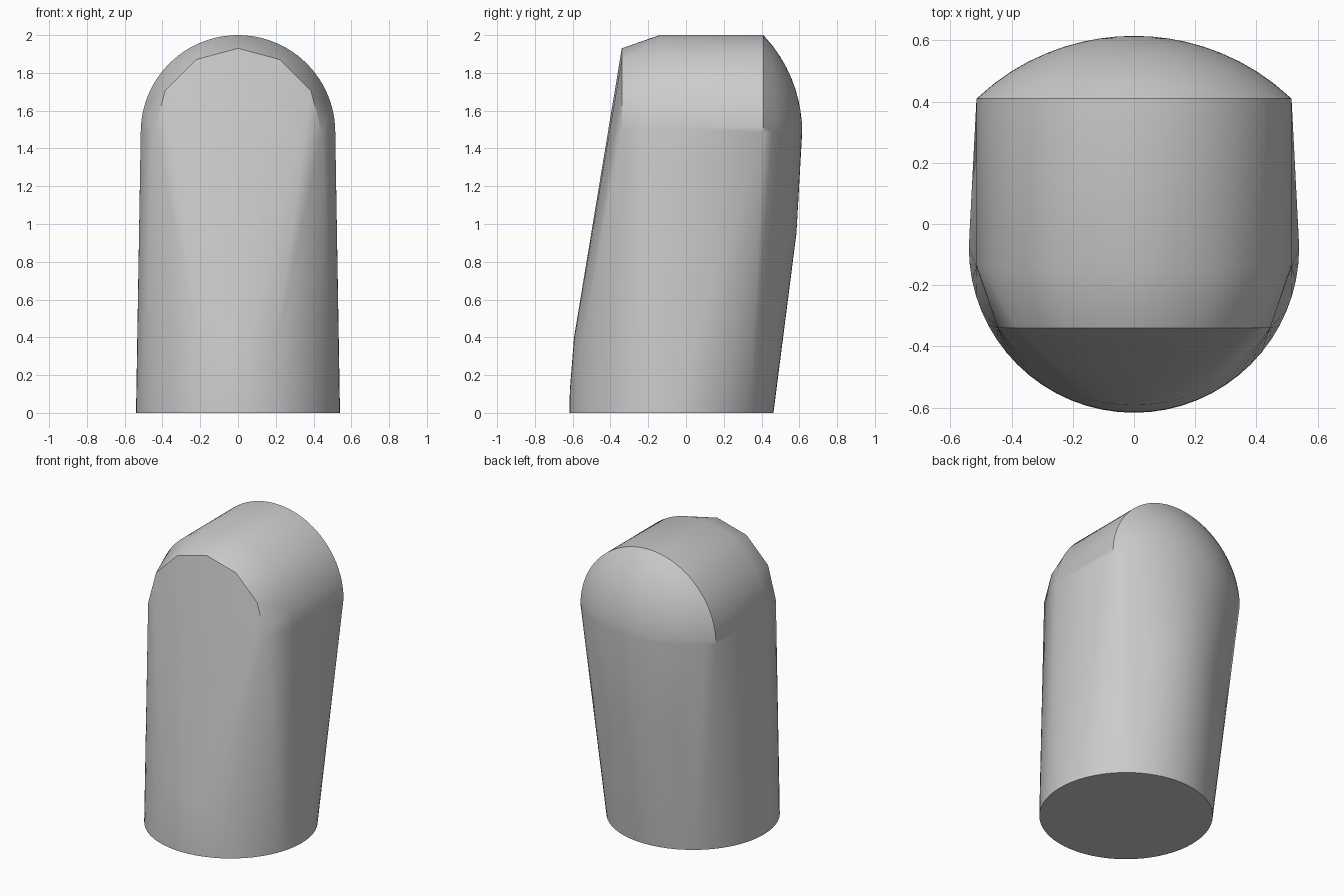
import bpy, bmesh
from math import sin, cos, pi, sqrt, radians

cube = bpy.data.objects.get("Cube")
if cube:
    bpy.data.objects.remove(cube, do_unlink=True)

AXIS_Z = 1.485      # height of the rounded top's axis
TOP_R = 0.515       # radius of the rounded top
BASE_R = 0.54       # radius of the round foot
BASE_Y = -0.077


def arch(radius, y, steps):
    """Half circle standing upright at depth y."""
    return [(radius * cos(pi * i / steps), y, AXIS_Z + radius * sin(pi * i / steps))
            for i in range(steps + 1)]


points = []

# Round foot
points += [(BASE_R * cos(2 * pi * i / 64), BASE_Y + BASE_R * sin(2 * pi * i / 64), 0)
           for i in range(64)]

# Barrel top, and the coarse chamfered front face
points += arch(TOP_R, 0.41, 48) + arch(TOP_R, -0.14, 48)
points += arch(0.445, -0.34, 6)

# Shallow spherical cap at the back
CAP_R = 0.75
for k in range(9):
    r = TOP_R * k / 9
    points += arch(r, 0.615 - CAP_R + sqrt(CAP_R ** 2 - r ** 2), 48 if k else 1)

# Arched crease where the leaning body meets the back
for i in range(33):
    x = -0.49 + 0.98 * i / 32
    z = 0.95 - 0.49 * (x / 0.49) ** 2
    r = BASE_R - 0.016 * z
    points.append((x, BASE_Y + 0.144 * z + sqrt(r * r - x * x), z))

# Slight swell low on the front
for height, push in ((0.12, 0.0), (0.4, 0.018)):
    for i in range(1, 32):
        a = pi * i / 32
        z = height * sin(a)
        r = BASE_R - 0.016 * z
        points.append((r * cos(a), BASE_Y + push * sin(a) - r * sin(a), z))

# Shell wrapped around all the sections
bm = bmesh.new()
for p in points:
    bm.verts.new(p)
bmesh.ops.remove_doubles(bm, verts=bm.verts[:], dist=0.0005)
bmesh.ops.convex_hull(bm, input=bm.verts[:])
bmesh.ops.delete(bm, geom=[v for v in bm.verts if not v.link_faces], context='VERTS')
bmesh.ops.dissolve_limit(bm, angle_limit=radians(0.2), verts=bm.verts[:], edges=bm.edges[:])
bmesh.ops.recalc_face_normals(bm, faces=bm.faces[:])
mesh = bpy.data.meshes.new("rounded_body")
bm.to_mesh(mesh)
bm.free()

body = bpy.data.objects.new("rounded_body", mesh)
bpy.context.collection.objects.link(body)

# Plain grey
grey = bpy.data.materials.new("plain_grey")
grey.use_nodes = True
grey.diffuse_color = (0.6, 0.6, 0.6, 1)
grey.node_tree.nodes["Principled BSDF"].inputs["Base Color"].default_value = (0.6, 0.6, 0.6, 1)
mesh.materials.append(grey)

bpy.context.view_layer.objects.active = body
body.select_set(True)
bpy.ops.object.shade_smooth_by_angle(angle=radians(30))
